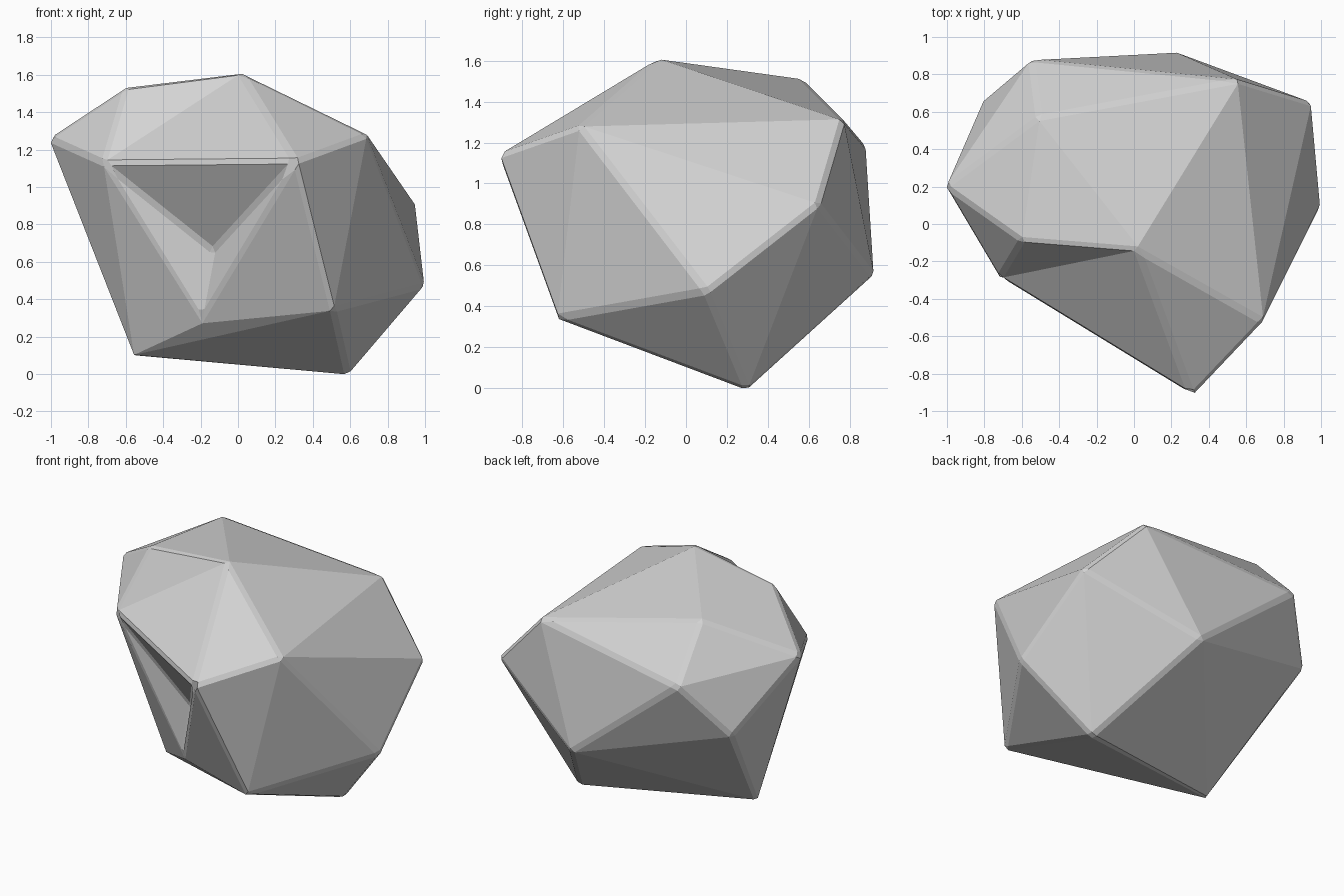
import bpy
import bmesh

cube = bpy.data.objects.get("Cube")
if cube:
    bpy.data.objects.remove(cube, do_unlink=True)

# Stone colour
stone = bpy.data.materials.new("stone_grey")
stone.use_nodes = True
colour = (0.65, 0.65, 0.65, 1)
stone.diffuse_color = colour
bsdf = next(n for n in stone.node_tree.nodes if n.type == "BSDF_PRINCIPLED")
bsdf.inputs["Base Color"].default_value = colour
bsdf.inputs["Roughness"].default_value = 0.9

# Corners of the rock, named by letter
corners = {
    "A": (0.02, -0.14, 1.61),    # crown
    "B": (-0.60, -0.09, 1.53),
    "O": (-0.51, 0.57, 1.51),
    "C": (-1.01, 0.20, 1.26),    # upper ring
    "D": (-0.72, -0.29, 1.13),
    "E": (0.31, -0.92, 1.14),
    "F": (0.69, -0.52, 1.28),
    "K": (0.56, 0.77, 1.31),
    "M": (-0.55, 0.88, 1.18),
    "G": (0.95, 0.65, 0.90),     # middle ring
    "H": (1.00, 0.10, 0.47),
    "L": (0.22, 0.92, 0.55),
    "N": (-0.81, 0.66, 0.83),
    "I": (0.51, -0.63, 0.34),    # lower ring
    "Q": (-0.20, -0.31, 0.29),
    "P": (-0.56, 0.03, 0.09),
    "J": (0.59, 0.30, -0.01),
    "R": (-0.13, -0.31, 0.66),   # bottom of the front hollow
}

# Facets: crown, back, right side, front with its hollow, underside
facets = (
    "ABO AOK AKF AFE AED ADB BCD BCO CMO KOM "
    "KML MNL CNM CPN LNP "
    "KLG KGF FGH FEI FIH "
    "EQI EQR DRQ DER DQP DPC "
    "IHJ IJP QIP LPJ GLJ GHJ"
).split()

bm = bmesh.new()
verts = {name: bm.verts.new(co) for name, co in corners.items()}
for facet in facets:
    bm.faces.new([verts[c] for c in facet])
bmesh.ops.recalc_face_normals(bm, faces=bm.faces[:])
mesh = bpy.data.meshes.new("rock")
bm.to_mesh(mesh)
bm.free()
mesh.materials.append(stone)
rock = bpy.data.objects.new("rock", mesh)
bpy.context.collection.objects.link(rock)

# Worn edges: a narrow chamfer on the sharper ridges only
bevel = rock.modifiers.new("worn_edges", "BEVEL")
bevel.width = 0.02
bevel.segments = 1
bevel.limit_method = "ANGLE"
bevel.angle_limit = 0.5236
